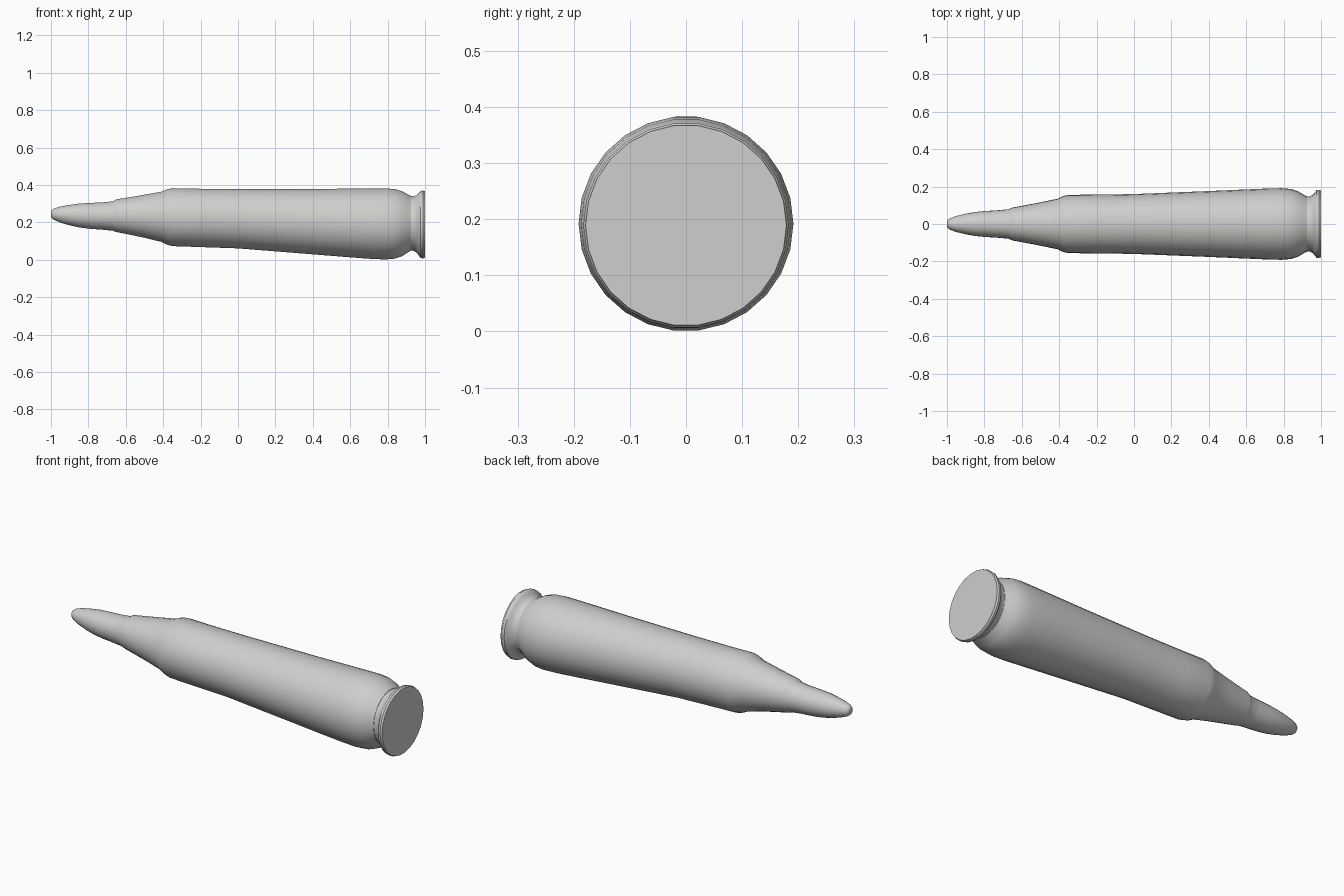
import bpy, bmesh, math

SIDES = 26

cube = bpy.data.objects.get("Cube")
if cube:
    bpy.data.objects.remove(cube, do_unlink=True)

grey = bpy.data.materials.new("plain grey")
grey.use_nodes = True
grey.diffuse_color = (0.62, 0.62, 0.61, 1)
grey.node_tree.nodes["Principled BSDF"].inputs["Base Color"].default_value = grey.diffuse_color


def lathe(name, stations):
    """Skin circular rings (x, radius, centre height) and cap both ends."""
    bm = bmesh.new()
    rings = []
    for x, r, zc in stations:
        angles = [2 * math.pi * i / SIDES for i in range(SIDES)]
        rings.append([bm.verts.new((x, r * math.cos(a), zc + r * math.sin(a))) for a in angles])
    for a, b in zip(rings, rings[1:]):
        for i in range(SIDES):
            j = (i + 1) % SIDES
            bm.faces.new((a[i], a[j], b[j], b[i]))
    bm.faces.new(rings[0])
    bm.faces.new(rings[-1])
    bmesh.ops.recalc_face_normals(bm, faces=bm.faces)
    mesh = bpy.data.meshes.new(name)
    bm.to_mesh(mesh)
    bm.free()
    mesh.materials.append(grey)
    obj = bpy.data.objects.new(name, mesh)
    bpy.context.collection.objects.link(obj)
    bpy.ops.object.select_all(action='DESELECT')
    obj.select_set(True)
    bpy.context.view_layer.objects.active = obj
    bpy.ops.object.shade_smooth_by_angle(angle=math.radians(40))
    return obj


# Rounded pointed nose
lathe("nose", [
    (-1.0, 0.012, 0.245), (-0.997, 0.021, 0.245), (-0.985, 0.03, 0.244),
    (-0.95, 0.043, 0.242), (-0.9, 0.055, 0.239), (-0.85, 0.064, 0.237),
    (-0.8, 0.069, 0.235), (-0.72, 0.074, 0.234), (-0.67, 0.079, 0.234),
    (-0.65, 0.088, 0.236)])

# Sloping shoulder and long tapered body, closing into the groove
lathe("body", [
    (-0.65, 0.088, 0.236), (-0.6, 0.097, 0.235), (-0.5, 0.116, 0.233),
    (-0.41, 0.135, 0.23), (-0.38, 0.149, 0.229), (-0.35, 0.156, 0.228),
    (-0.2, 0.157, 0.224), (0, 0.16, 0.22), (0.2, 0.168, 0.212),
    (0.4, 0.176, 0.204), (0.6, 0.185, 0.197), (0.72, 0.19, 0.193),
    (0.79, 0.1915, 0.192), (0.84, 0.187, 0.192), (0.88, 0.174, 0.193),
    (0.91, 0.155, 0.195), (0.925, 0.148, 0.195)])

# Flared groove and flat end rim
lathe("rim", [
    (0.925, 0.146, 0.195), (0.94, 0.147, 0.194), (0.955, 0.155, 0.192),
    (0.968, 0.17, 0.19), (0.977, 0.181, 0.189), (0.99, 0.183, 0.189),
    (0.993, 0.18, 0.189), (1.0, 0.179, 0.189)])
